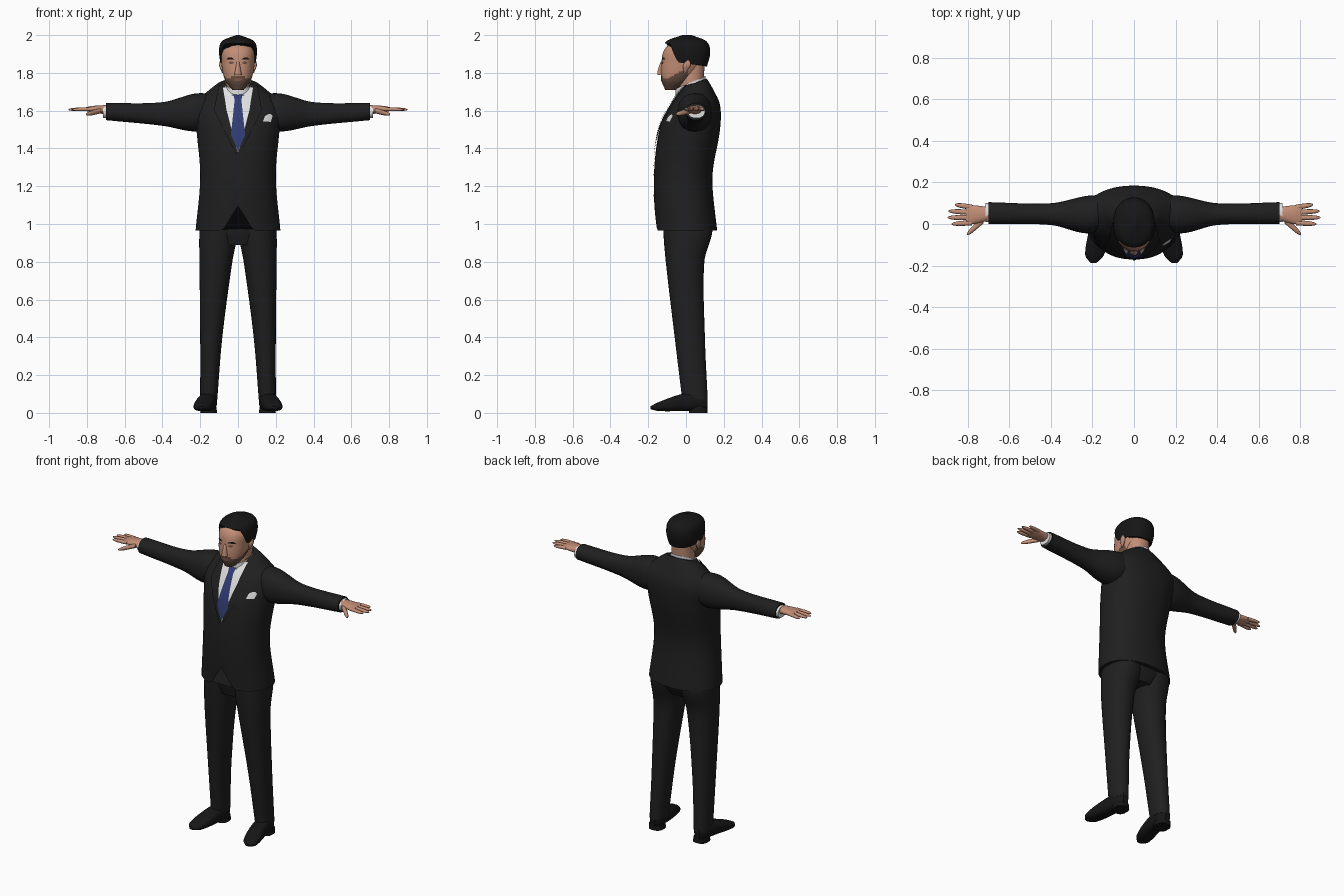
import bpy, math
from mathutils import Vector
from mathutils.bvhtree import BVHTree

if "Cube" in bpy.data.objects:
    bpy.data.objects.remove(bpy.data.objects["Cube"])


def material(name, red, green, blue):
    mat = bpy.data.materials.new(name)
    mat.use_nodes = True
    mat.diffuse_color = (red, green, blue, 1)
    shader = mat.node_tree.nodes["Principled BSDF"]
    shader.inputs["Base Color"].default_value = (red, green, blue, 1)
    shader.inputs["Roughness"].default_value = 0.8
    return mat


SUIT = material("charcoal suit", 0.014, 0.014, 0.014)
BLACK = material("black hair and leather", 0.008, 0.008, 0.008)
WHITE = material("white cotton", 0.75, 0.75, 0.75)
TIE = material("navy silk", 0.03, 0.045, 0.17)
SKIN = material("skin", 0.54, 0.27, 0.18)
BEARD = material("brown stubble", 0.14, 0.08, 0.055)
LIP = material("lip", 0.28, 0.11, 0.08)
SIDES = ((1, "left_"), (-1, "right_"))
made = []


def add_mesh(name, verts, faces, mat, flip=False):
    if flip:
        faces = [tuple(reversed(face)) for face in faces]
    mesh = bpy.data.meshes.new(name)
    mesh.from_pydata(verts, [], faces)
    mesh.materials.append(mat)
    obj = bpy.data.objects.new(name, mesh)
    bpy.context.collection.objects.link(obj)
    made.append(obj)
    return obj


def sample(sections, pos):
    """Smoothly interpolate the section bounds at a position."""
    pos = min(max(pos, sections[0][0]), sections[-1][0])
    last = len(sections) - 1
    i = 0
    while i < last - 1 and pos > sections[i + 1][0]:
        i += 1
    a, b = sections[i], sections[i + 1]
    before, after = sections[max(i - 1, 0)], sections[min(i + 2, last)]
    span = b[0] - a[0]
    t = (pos - a[0]) / span
    blend = t * t * (3 - 2 * t)
    bounds = []
    for start, end, prev, nxt in zip(a[1:], b[1:], before[1:], after[1:]):
        leave = (end - prev) / (b[0] - before[0]) * span
        arrive = (nxt - start) / (after[0] - a[0]) * span
        bounds.append(start + (end - start) * blend
                      + t * (1 - t) * (leave * (1 - t) - arrive * t))
    return bounds


def loft(name, sections, mat, axis="z", power=2.2, steps=24, segs=32, low=None, high=None,
         side=1, round_top=False, capped=True):
    """Skin over sections (position, u min, u max, v min, v max) along an axis."""
    verts, faces = [], []
    for row in range(steps + 1):
        part = row / steps
        if round_top:
            part = math.sin(part * math.pi / 2)
        for k in range(segs):
            angle = math.tau * k / segs
            c, s = math.cos(angle), math.sin(angle)
            bottom = low(c, s) if low else sections[0][0]
            top = high(c, s) if high else sections[-1][0]
            pos = bottom + (top - bottom) * part
            ua, ub, va, vb = sample(sections, pos)
            u = (ua + ub + (ub - ua) * math.copysign(abs(c) ** (2 / power), c)) / 2
            v = (va + vb + (vb - va) * math.copysign(abs(s) ** (2 / power), s)) / 2
            x, y, z = {"x": (pos, u, v), "y": (u, pos, v), "z": (u, v, pos)}[axis]
            verts.append((x * side, y, z))
    for row in range(steps):
        for k in range(segs):
            here, there = row * segs + k, row * segs + (k + 1) % segs
            faces.append((here, there, there + segs, here + segs))
    if capped:
        faces.append(tuple(reversed(range(segs))))
        faces.append(tuple(range(steps * segs, len(verts))))
    return add_mesh(name, verts, faces, mat, flip=(axis == "y") != (side < 0))


def centred(sections):
    """Sections (z, half width, front y, back y) centred on x = 0."""
    return [(z, -half, half, front, back) for z, half, front, back in sections]


def patch(name, target, rows, mat, gap=0.004, side=1, cols=10, cuts=6):
    """Thin plate laid on the front of target; rows are (z, x min, x max)."""
    tree = BVHTree.FromPolygons([v.co for v in target.data.vertices],
                                [p.vertices for p in target.data.polygons])
    lines = [[p + (q - p) * i / cuts for p, q in zip(a, b)]
             for a, b in zip(rows, rows[1:]) for i in range(cuts)] + [rows[-1]]
    verts = []
    for z, left, right in lines:
        for c in range(cols + 1):
            origin = Vector((side * (left + (right - left) * c / cols), -1, z))
            spot, normal = tree.ray_cast(origin, Vector((0, 1, 0)))[:2]
            verts.append(spot + normal * gap)
    wide = cols + 1
    faces = [(i, i + wide, i + wide + 1, i + 1)
             for r in range(len(lines) - 1) for i in range(r * wide, r * wide + cols)]
    return add_mesh(name, verts, faces, mat, flip=side < 0)


def finger(name, base, tip, radius, side):
    """Round-tipped digit running outward from base to tip."""
    sections = []
    for i in range(9):
        part = math.sin(i / 8 * math.pi / 2)
        x, y, z = Vector(base).lerp(Vector(tip), part)
        r = radius * max(0.1, math.sqrt(1 - part ** 4))
        sections.append((x, y - r, y + r, z - r * 0.8, z + r * 0.8))
    loft(name, sections, SKIN, "x", steps=16, segs=12, side=side, round_top=True)


# Jacket body, with the hem cut away at the front
def hem(c, s):
    return 0.965 + (max(0, 0.13 - abs(c) * 0.4) if s < 0 else 0)


jacket = loft("jacket", centred([
    (0.96, 0.225, -0.16, 0.165), (1.25, 0.2, -0.17, 0.14), (1.5, 0.22, -0.14, 0.18),
    (1.63, 0.23, -0.08, 0.18), (1.72, 0.14, -0.02, 0.14), (1.77, 0.07, 0, 0.11)]),
    SUIT, steps=48, segs=64, low=hem, high=lambda c, s: 1.75 + s / 50)

# Shirt front, tie, lapels and pocket square
patch("shirt_front", jacket, [(1.72, -0.08, 0.08), (1.5, -0.045, 0.045), (1.38, 0, 0)], WHITE)
patch("tie", jacket, [(1.69, -0.025, 0.025), (1.65, -0.018, 0.018),
                      (1.47, -0.037, 0.037), (1.385, 0, 0)], TIE, 0.009)
patch("front_closure", jacket, [(1.39, -0.005, 0.01), (1.12, -0.005, 0.01)], SUIT, cols=3)
patch("pocket_square", jacket, [(1.58, 0.16, 0.17), (1.57, 0.14, 0.18), (1.54, 0.13, 0.17)],
      WHITE, 0.006)
for side, tag in SIDES:
    patch(tag + "lapel", jacket, [(1.73, 0.08, 0.1), (1.6, 0.06, 0.125), (1.37, 0, 0.01)],
          SUIT, 0.008, side)
    patch(tag + "collar_wing", jacket, [(1.72, 0.01, 0.07), (1.64, 0.05, 0.055)],
          WHITE, 0.009, side)

# Neck and shirt collar
loft("neck", centred([(1.64, 0.065, -0.04, 0.085), (1.86, 0.065, -0.04, 0.1)]), SKIN)
loft("shirt_collar", centred([(1.64, 0.077, -0.055, 0.1), (1.8, 0.07, -0.055, 0.105)]), WHITE,
     low=lambda c, s: 1.69 + s * 0.03, high=lambda c, s: 1.75 + s * 0.035, capped=False)

# Head, with stubble below the cheek line
head = loft("head", centred([
    (1.71, 0.03, -0.11, -0.05), (1.76, 0.068, -0.13, 0.02), (1.85, 0.088, -0.13, 0.09),
    (1.93, 0.088, -0.11, 0.11), (1.99, 0.03, -0.03, 0.04)]), SKIN, steps=64, segs=64)
head.data.materials.append(BEARD)
for face in head.data.polygons:
    x, y, z = face.center
    cheek = 1.785 if abs(x) < 0.035 else 1.77 + max(0, y + 0.1) / 2
    face.material_index = int(z < cheek and y < 0.01)


# Hair cap, whose lower edge climbs from the nape to the forehead
def hairline(c, s):
    rise = min(1, max(0, -s * 3 - 1))
    return 1.85 - s / 60 + rise * 0.09


loft("hair", centred([
    (1.83, 0.088, -0.11, 0.11), (1.91, 0.1, -0.125, 0.128), (1.97, 0.083, -0.1, 0.105),
    (2, 0.01, -0.02, 0.03)]), BLACK, segs=64, low=hairline, round_top=True)

# Facial features
loft("nose", centred([(1.79, 0.02, -0.152, -0.11), (1.82, 0.014, -0.148, -0.11),
                      (1.86, 0.008, -0.133, -0.11)]), SKIN, steps=8, segs=16)
patch("mouth", head, [(1.77, -0.01, 0.01), (1.765, -0.025, 0.025), (1.757, -0.01, 0.01)],
      LIP, 0.002, cuts=2)
for side, tag in SIDES:
    patch(tag + "eyebrow", head, [(1.88, 0.03, 0.05), (1.87, 0.015, 0.06)],
          BLACK, 0.003, side, cuts=2)
    patch(tag + "eye", head, [(1.86, 0.03, 0.04), (1.853, 0.02, 0.05), (1.847, 0.03, 0.04)],
          BEARD, 0.002, side, cuts=2)
    loft(tag + "ear", [(1.8, 0.08, 0.085, -0.01, 0), (1.84, 0.08, 0.1, -0.015, 0.025),
                       (1.865, 0.085, 0.095, 0, 0.02)], SKIN, side=side, steps=8, segs=16)

# Sleeves, cuffs and hands
for side, tag in SIDES:
    loft(tag + "sleeve", [
        (0.13, -0.02, 0.14, 1.51, 1.69), (0.23, -0.045, 0.135, 1.49, 1.69),
        (0.4, -0.005, 0.1, 1.52, 1.645), (0.7, 0, 0.105, 1.55, 1.64)],
        SUIT, "x", steps=36, side=side)
    loft(tag + "cuff", [(0.68, 0.01, 0.1, 1.56, 1.63), (0.715, 0.01, 0.1, 1.56, 1.63)],
         WHITE, "x", steps=2, side=side)
    loft(tag + "palm", [(0.69, 0.02, 0.08, 1.58, 1.63), (0.77, 0, 0.09, 1.59, 1.625),
                        (0.81, 0, 0.09, 1.6, 1.617)], SKIN, "x", side=side)
    for i, key in enumerate(("index", "middle", "ring", "little")):
        finger(tag + key + "_finger", (0.78, 0.006 + i / 40, 1.608),
               (0.9 - 0.013 * (i - 1.3) ** 2, i * 0.031, 1.606), 0.0125, side)
    finger(tag + "thumb", (0.725, 0.02, 1.6), (0.805, -0.05, 1.58), 0.017, side)

# Trousers
loft("trouser_seat", centred([(0.89, 0.12, -0.1, 0.1), (0.97, 0.195, -0.12, 0.14),
                              (1.14, 0.18, -0.13, 0.12)]), SUIT)
for side, tag in SIDES:
    loft(tag + "trouser_leg", [
        (0.07, 0.11, 0.2, -0.02, 0.115), (0.4, 0.083, 0.2, -0.06, 0.1),
        (0.8, 0.03, 0.204, -0.107, 0.097), (0.96, 0, 0.204, -0.12, 0.14),
        (1.06, 0, 0.19, -0.12, 0.13)], SUIT, steps=32, side=side)
    # Shoes, splayed slightly outward, with separate heels
    loft(tag + "shoe", [
        (-0.187, 0.18, 0.21, 0.02, 0.035), (-0.15, 0.145, 0.235, 0.01, 0.055),
        (-0.02, 0.115, 0.215, 0.01, 0.1), (0.08, 0.115, 0.195, 0.015, 0.105),
        (0.113, 0.14, 0.175, 0.02, 0.09)], BLACK, "y", power=2.6, side=side)
    loft(tag + "heel", [(0, 0.11, 0.2, 0.015, 0.113), (0.03, 0.115, 0.198, 0.02, 0.113)],
         BLACK, power=2.6, steps=1, side=side)

# Smooth shading, keeping sharp rims
bpy.ops.object.select_all(action="DESELECT")
for obj in made:
    obj.select_set(True)
bpy.context.view_layer.objects.active = made[0]
bpy.ops.object.shade_smooth_by_angle(angle=math.radians(45))
